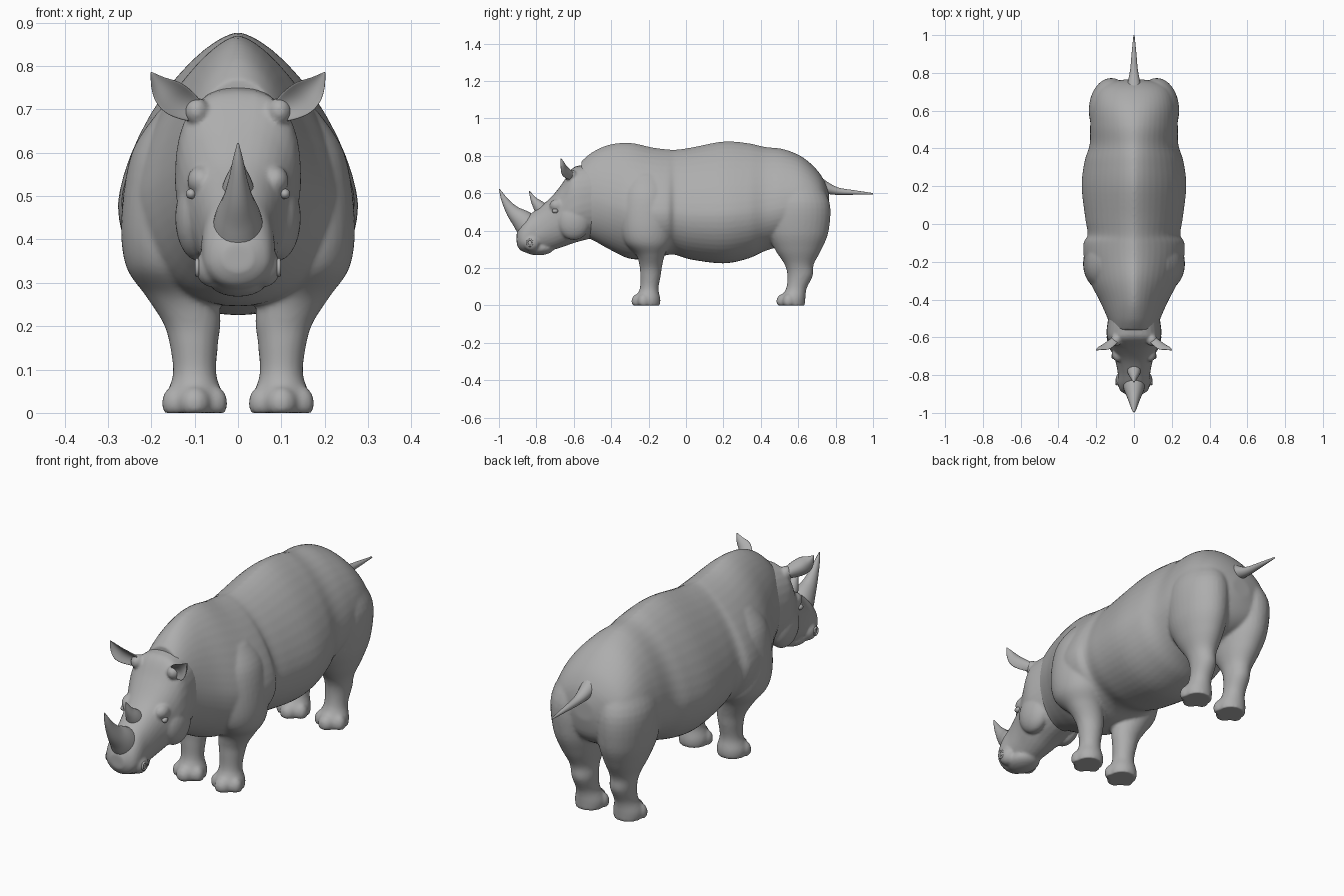
import bpy, bmesh, math
from mathutils import Vector, Matrix

old = bpy.data.objects.get("Cube")
if old:
    bpy.data.objects.remove(old, do_unlink=True)

hide = bpy.data.materials.new("hide_grey")
hide.use_nodes = True
hide.diffuse_color = (0.42, 0.42, 0.42, 1)
hide.node_tree.nodes["Principled BSDF"].inputs["Base Color"].default_value = hide.diffuse_color

X, Y, Z = Vector((1, 0, 0)), Vector((0, 1, 0)), Vector((0, 0, 1))


def smooth_rows(rows, steps):
    """Catmull-Rom interpolation of whole parameter rows."""
    out = []
    for i in range(len(rows) - 1):
        quad = [rows[max(i - 1, 0)], rows[i], rows[i + 1], rows[min(i + 2, len(rows) - 1)]]
        for s in range(steps):
            t = s / steps
            out.append([b + t * ((c - a) + t * (2 * a - 5 * b + 4 * c - d + t * (3 * (b - c) + d - a))) / 2
                        for a, b, c, d in zip(*quad)])
    out.append(list(rows[-1]))
    return out


def loft(bm, rows, u=None, v=None, hint=X, side=1, cup=0, sides=32, steps=5):
    """Skin rings given as (x, y, z, half width, upper height, lower height, roundness)."""
    rows = smooth_rows(rows, steps)
    centres = [Vector(r[:3]) for r in rows]
    rings = []
    for i, (c, row) in enumerate(zip(centres, rows)):
        w, up, low, power = row[3:]
        if u is None:
            t = (centres[min(i + 1, len(rows) - 1)] - centres[max(i - 1, 0)]).normalized()
            a = (hint - t * hint.dot(t)).normalized()
            b = t.cross(a)
        else:
            a, b = u, v
        ring = []
        for k in range(sides):
            ang = math.tau * k / sides
            co, si = math.cos(ang), math.sin(ang)
            e = 2 / power if si > 0 else 1
            p = math.copysign(abs(co) ** e, co)
            q = abs(si) ** e * up if si > 0 else si * low
            pos = c + a * (p * w) + b * (q - cup * w * p * p)
            ring.append(bm.verts.new((pos.x * side, pos.y, pos.z)))
        rings.append(ring)
    for r0, r1 in zip(rings, rings[1:]):
        for k in range(sides):
            n = (k + 1) % sides
            bm.faces.new((r0[k], r0[n], r1[n], r1[k]))
    bm.faces.new(rings[0])
    bm.faces.new(rings[-1])


def ball(bm, centre, size, floor=None):
    mat = Matrix.Translation(centre) @ Matrix.Diagonal((*size, 1))
    made = bmesh.ops.create_uvsphere(bm, u_segments=24, v_segments=16, radius=1, matrix=mat)
    if floor is not None:
        for vert in made["verts"]:
            vert.co.z = max(vert.co.z, floor)


def finish(name, bm, voxel=0, relax=0):
    bmesh.ops.recalc_face_normals(bm, faces=bm.faces)
    mesh = bpy.data.meshes.new(name)
    bm.to_mesh(mesh)
    bm.free()
    mesh.materials.append(hide)
    for poly in mesh.polygons:
        poly.use_smooth = True
    obj = bpy.data.objects.new(name, mesh)
    bpy.context.collection.objects.link(obj)
    if voxel:
        mod = obj.modifiers.new("blend", "REMESH")
        mod.mode, mod.voxel_size, mod.use_smooth_shade = "VOXEL", voxel, True
        mod = obj.modifiers.new("relax", "SMOOTH")
        mod.factor, mod.iterations = 0.5, relax
    return obj


def trunk_rows(table):
    """(y, top, bottom, widest height, half width, roundness) to loft rows."""
    return [(0, y, mid, w, top - mid, mid - bottom, n) for y, top, bottom, mid, w, n in table]


def limb_rows(table):
    return [(x, y, z, rx, ry, ry, 2) for z, x, y, rx, ry in table]


# Body: torso with shoulders, thighs, legs and toes blended into it
torso = [(-.56, .77, .37, .56, .12, 2), (-.5, .82, .35, .56, .14, 1.8),
         (-.41, .86, .30, .53, .18, 1.6), (-.3, .87, .25, .5, .235, 1.5),
         (-.18, .845, .25, .49, .265, 1.5), (-.1, .835, .27, .49, .267, 1.5),
         (-.055, .833, .27, .49, .245, 1.55), (.03, .845, .245, .48, .258, 1.55),
         (.2, .877, .225, .48, .277, 1.5), (.33, .868, .25, .49, .262, 1.55),
         (.42, .848, .29, .5, .235, 1.65), (.52, .836, .32, .52, .232, 1.75),
         (.62, .795, .34, .53, .225, 1.9), (.7, .725, .37, .53, .2, 2),
         (.745, .655, .42, .53, .15, 2), (.765, .59, .5, .54, .05, 2)]
fore = [(0, .1, -.205, .064, .066), (.035, .1, -.205, .067, .068), (.09, .1, -.197, .05, .05),
        (.16, .102, -.19, .056, .055), (.21, .107, -.188, .067, .06), (.27, .13, -.19, .083, .077),
        (.34, .165, -.205, .094, .122), (.45, .165, -.21, .104, .14), (.6, .15, -.21, .095, .13),
        (.7, .12, -.21, .06, .09)]
hind = [(0, .1, .57, .064, .066), (.035, .1, .57, .067, .068), (.09, .1, .59, .05, .055),
        (.16, .1, .61, .054, .068), (.22, .105, .605, .061, .078), (.3, .112, .6, .088, .125),
        (.4, .118, .598, .112, .165), (.55, .118, .6, .118, .168), (.68, .09, .58, .09, .12)]
bm = bmesh.new()
loft(bm, trunk_rows(torso), X, Z, sides=48)
for side in (1, -1):
    for leg in (fore, hind):
        loft(bm, limb_rows(leg), X, Y, side=side)
        foot_y = leg[0][2]
        for dx, dy, r in ((0, -.05, .037), (.045, -.022, .031), (-.045, -.022, .031)):
            ball(bm, (side * (.1 + dx), foot_y + dy, .022), (r, r, .04), floor=0)
finish("body", bm, voxel=.008, relax=4)

# Head with muzzle, brows, cheeks and lower jaw
skull = [(-.46, .76, .37, .56, .13, 2.2), (-.56, .75, .345, .54, .145, 2.4),
         (-.61, .73, .33, .52, .14, 2.8), (-.66, .655, .312, .48, .122, 2.6),
         (-.72, .58, .295, .44, .1, 2.4), (-.79, .52, .285, .39, .086, 2.4),
         (-.85, .475, .283, .36, .084, 2.3), (-.885, .43, .295, .355, .07, 2.2),
         (-.905, .39, .325, .355, .035, 2)]
bm = bmesh.new()
loft(bm, trunk_rows(skull), X, Z, steps=6)
ball(bm, (0, -.79, .308), (.07, .085, .04))
for side in (1, -1):
    ball(bm, (side * .085, -.685, .535), (.032, .045, .035))
    ball(bm, (side * .09, -.6, .45), (.055, .09, .1))
    ball(bm, (side * .06, -.825, .335), (.038, .045, .045))
    ball(bm, (side * .095, -.615, .695), (.028, .032, .032))
finish("head", bm, voxel=.007, relax=3)

# Horns
horns = {
    "front_horn": [(-.83, .41, .064, .075), (-.875, .455, .052, .058), (-.92, .495, .034, .039),
                   (-.955, .54, .021, .024), (-.98, .583, .012, .013), (-.997, .622, .002, .002)],
    "rear_horn": [(-.76, .5, .042, .045), (-.79, .535, .031, .031), (-.815, .567, .016, .017),
                  (-.838, .612, .002, .002)],
}
for name, table in horns.items():
    bm = bmesh.new()
    loft(bm, [(0, y, z, rx, r, r, 2) for y, z, rx, r in table], sides=24)
    finish(name, bm)

# Tail
bm = bmesh.new()
loft(bm, [(0, y, z, rx, rz, rz, 2) for y, z, rx, rz in
          ((.71, .65, .04, .045), (.765, .625, .03, .03), (.82, .61, .02, .019),
           (.9, .604, .013, .012), (1, .597, .003, .004))], X, Z, sides=16)
finish("tail", bm)

# Ears, eyes and nostril rims
ear = [(.09, -.6, .69, .02, .016, .016, 2), (.125, -.62, .712, .034, .009, .009, 2),
       (.16, -.642, .735, .038, .006, .006, 2), (.185, -.655, .76, .023, .005, .005, 2),
       (.2, -.668, .785, .002, .002, .002, 2)]
for side, label in ((1, "left"), (-1, "right")):
    bm = bmesh.new()
    loft(bm, ear, hint=Vector((.55, 0, -.75)), side=side, cup=.6, sides=24)
    finish(label + "_ear", bm)

    bm = bmesh.new()
    ball(bm, (side * .108, -.7, .505), (.012, .016, .012))
    finish(label + "_eye", bm)

    bm = bmesh.new()
    circle = [math.tau * k / 12 for k in range(13)]
    loft(bm, [(.094, -.835 + .014 * math.cos(a), .335 + .017 * math.sin(a), .005, .005, .005, 2)
              for a in circle], side=side, sides=8, steps=2)
    finish(label + "_nostril", bm)
